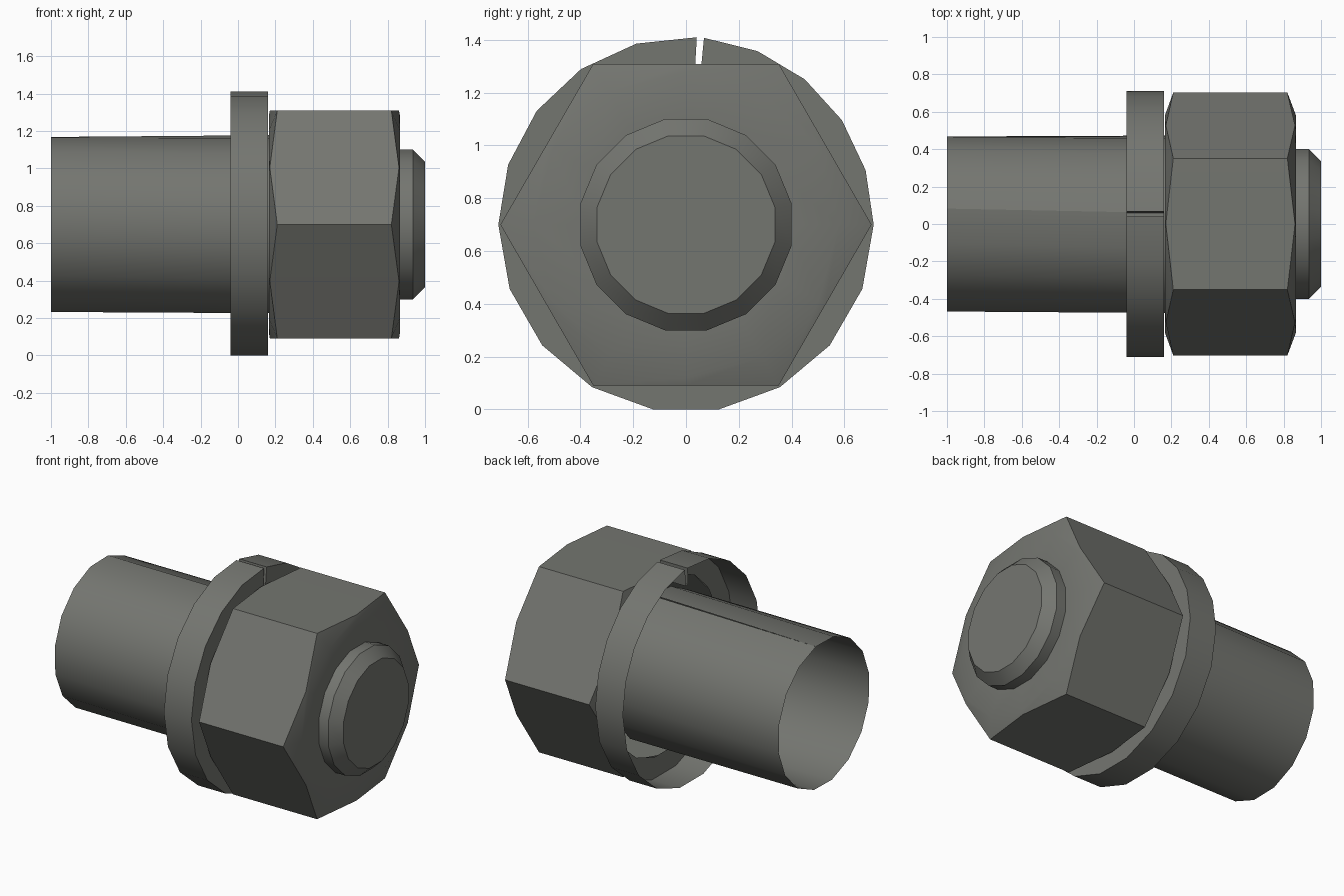
import bpy, bmesh, math

if "Cube" in bpy.data.objects:
    bpy.data.objects.remove(bpy.data.objects["Cube"])

CZ = 0.70  # height of the bolt axis

steel = bpy.data.materials.new("dark steel grey")
steel.diffuse_color = (0.175, 0.18, 0.163, 1)
steel.use_nodes = True
steel.node_tree.nodes["Principled BSDF"].inputs["Base Color"].default_value = steel.diffuse_color


def point(x, r, deg):
    a = math.radians(deg)
    return (x, r * math.cos(a), CZ + r * math.sin(a))


def loft(name, rings, closed=True, cap_end=False):
    """Skin a list of point rings running along +x; angles increase."""
    bm = bmesh.new()
    vs = [[bm.verts.new(p) for p in ring] for ring in rings]
    n = len(vs[0])
    for a, b in zip(vs, vs[1:]):
        for i in range(n if closed else n - 1):
            j = (i + 1) % n
            bm.faces.new((a[i], a[j], b[j], b[i]))
    if cap_end:
        bm.faces.new(vs[-1])
    # turn faces outward from the axis or along +x / -x
    for f in bm.faces:
        f.normal_update()
    me = bpy.data.meshes.new(name)
    bm.to_mesh(me)
    bm.free()
    me.materials.append(steel)
    ob = bpy.data.objects.new(name, me)
    bpy.context.collection.objects.link(ob)
    bpy.ops.object.select_all(action='DESELECT')
    ob.select_set(True)
    bpy.context.view_layer.objects.active = ob
    bpy.ops.object.shade_smooth_by_angle(angle=math.radians(30))
    return ob


def circle(x, r, n=16, start=11.25):
    return [point(x, r, start + 360 * i / n) for i in range(n)]


# Shaft: open tube with a slightly stepped seam along the top
def seam_ring(x, r, seam, step):
    return [point(x, r + step * (1 - i / 16), seam + 360 * i / 16) for i in range(17)]


loft("shaft", [seam_ring(-1.0, 0.475, 80, 0.0), seam_ring(0.2, 0.475, 83, 0.006)],
     closed=False)

# Split washer: outer band and nut-side ring, open towards the shaft
angles = ([86.7 + 93.3 * i / 5 for i in range(5)] + [180 + 20 * i for i in range(9)]
          + [360 + 84.5 * i / 5 for i in range(6)])
R = 0.711
loft("split_washer", [[point(x, r, a) for a in angles]
                      for x, r in ((-0.04, R), (0.16, R), (0.16, 0.57))], closed=False)

# Walls and floor of the narrow split in the washer
gap = [84.5, 84.5, 86.7, 86.7]
rad = [R, 0.60, 0.60, R]
loft("washer_split", [[point(x, r, a) for r, a in zip(rad, gap)] for x in (-0.04, 0.16)],
     closed=False)


# Hex nut: corners cut back by the end chamfers
def nut_ring(corner_x, mid_x):
    return [point(mid_x, 0.609, 30 * i) if i % 2 else point(corner_x, 0.703, 30 * i)
            for i in range(12)]


loft("hex_nut", [circle(0.165, 0.58, 12, 0), nut_ring(0.21, 0.17), nut_ring(0.82, 0.861),
                 circle(0.866, 0.58, 12, 0), circle(0.866, 0.39, 12, 0)])

# Bolt tip: short stub with chamfered end
loft("bolt_tip", [circle(0.85, 0.408), circle(0.935, 0.408), circle(1.0, 0.343)],
     cap_end=True)
